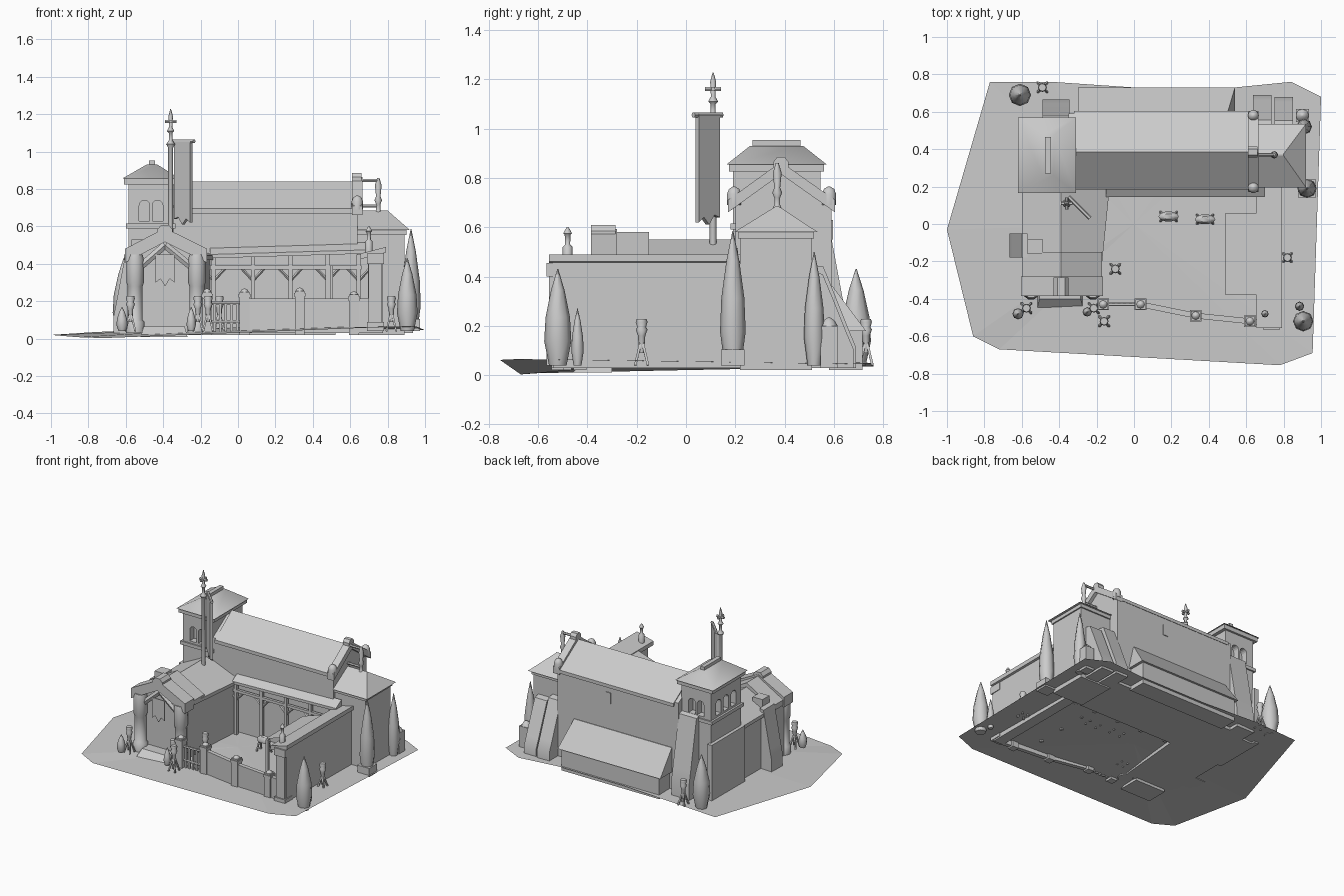
import bpy, bmesh, math
from mathutils import Vector

cube = bpy.data.objects.get("Cube")
if cube:
    bpy.data.objects.remove(cube)

stone = bpy.data.materials.new("grey_stone")
stone.use_nodes = True
GREY = (0.6, 0.6, 0.6, 1)
stone.diffuse_color = GREY
stone.node_tree.nodes["Principled BSDF"].inputs["Base Color"].default_value = GREY


def mesh(name, verts, faces, smooth=False, closed=True):
    me = bpy.data.meshes.new(name)
    me.from_pydata([tuple(v) for v in verts], [], faces)
    if closed:
        bm = bmesh.new()
        bm.from_mesh(me)
        bmesh.ops.recalc_face_normals(bm, faces=bm.faces)
        bm.to_mesh(me)
        bm.free()
    ob = bpy.data.objects.new(name, me)
    bpy.context.collection.objects.link(ob)
    me.materials.append(stone)
    if smooth:
        bpy.ops.object.select_all(action='DESELECT')
        ob.select_set(True)
        bpy.context.view_layer.objects.active = ob
        bpy.ops.object.shade_smooth_by_angle(angle=math.radians(50))
    return ob


def prism(name, pts, axis, a, b, smooth=False):
    """Extrude a 2D outline along an axis from a to b."""
    place = {"x": lambda p, t: (t, p[0], p[1]), "y": lambda p, t: (p[0], t, p[1]),
             "z": lambda p, t: (p[0], p[1], t)}[axis]
    n = len(pts)
    verts = [place(p, t) for t in (a, b) for p in pts]
    faces = [range(n), range(n, 2 * n)]
    faces += [(i, (i + 1) % n, n + (i + 1) % n, n + i) for i in range(n)]
    return mesh(name, verts, [tuple(f) for f in faces], smooth)


def box(name, x0, x1, y0, y1, z0, z1):
    return prism(name, [(x0, y0), (x1, y0), (x1, y1), (x0, y1)], "z", z0, z1)


def post(name, x, y, half, z0, z1):
    return box(name, x - half, x + half, y - half, y + half, z0, z1)


def lathe(name, x, y, profile, segs=10, flat=1.0):
    """Spin (radius, z) pairs around an upright axis."""
    verts, faces = [], []
    for r, z in profile:
        for k in range(segs):
            t = math.tau * k / segs
            verts.append((x + r * math.cos(t), y + flat * r * math.sin(t), z))
    for j in range(len(profile) - 1):
        for k in range(segs):
            a, b = j * segs + k, j * segs + (k + 1) % segs
            faces.append((a, b, b + segs, a + segs))
    last = (len(profile) - 1) * segs
    faces += [tuple(range(segs)), tuple(range(last, last + segs))]
    return mesh(name, verts, faces, smooth=True)


def bar(name, p, q, r, segs=6):
    p, q = Vector(p), Vector(q)
    rot = (q - p).to_track_quat('Z', 'Y')
    ring = [rot @ Vector((r * math.cos(math.tau * k / segs), r * math.sin(math.tau * k / segs), 0))
            for k in range(segs)]
    faces = [(k, (k + 1) % segs, segs + (k + 1) % segs, segs + k) for k in range(segs)]
    faces += [tuple(range(segs)), tuple(range(segs, 2 * segs))]
    return mesh(name, [p + v for v in ring] + [q + v for v in ring], faces)


def loft(name, low, high, smooth=False):
    """Join two four-cornered outlines into a solid."""
    return mesh(name, low + high, [(0, 1, 2, 3), (4, 5, 6, 7)] + [(i, (i + 1) % 4, 4 + (i + 1) % 4, 4 + i)
                                                                for i in range(4)], smooth)


def hip_roof(name, x0, x1, y0, y1, z, tx0, tx1, ty0, ty1, top, smooth=False):
    return loft(name, [(x0, y0, z), (x1, y0, z), (x1, y1, z), (x0, y1, z)],
                [(tx0, ty0, top), (tx1, ty0, top), (tx1, ty1, top), (tx0, ty1, top)], smooth)


def chevron(name, eave_a, ridge, eave_b, axis, a, b, thick):
    """Gabled slab following two slopes."""
    pts = [eave_a, ridge, eave_b]
    return prism(name, pts + [(u, v - thick) for u, v in reversed(pts)], axis, a, b)


def buttress(name, axis, a, b, wall, reach, top):
    """Curved buttress leaning on a wall and spreading by reach."""
    pts = [(0, .03), (0, top), (.3, top - .01), (.55, top * .72), (.85, top * .4), (1, top * .25), (1, .03)]
    prism(name, [(wall + reach * u, z) for u, z in pts], axis, a, b, smooth=True)


# Ground sheet
rim = [(-1, -.03, .02), (-.86, -.6, .008), (-.72, -.67, .003), (.78, -.755, .062), (.955, -.69, .065),
       (1, .68, .045), (.84, .76, .045), (.54, .73, .05), (0, .73, .05), (-.44, .76, .05), (-.77, .76, .035)]
n = len(rim)
mesh("ground", rim + [(0, 0, .06)], [(i, (i + 1) % n, n) for i in range(n)], closed=False)

# Nave with roof, end gable and rear lean-to
prism("nave", [(.2, .03), (.2, .7), (.385, .82), (.59, .7), (.59, .03)], "x", -.35, .64)
chevron("nave_roof", (.185, .695), (.385, .84), (.605, .695), "x", -.32, .63, .025)
chevron("end_gable", (.17, .71), (.385, .865), (.605, .71), "x", .61, .665, .05)
for y in (.195, .58):
    lathe("gable_stop", .638, y, [(.03, .69), (.03, .735), (.022, .755), (.005, .765)])
prism("gable_crown", [(.355, .82), (.355, .865), (.37, .885), (.4, .885), (.415, .865), (.415, .82)], "x", .61, .66)
box("rear_window", .2, .24, .585, .596, .55, .63)
box("lean_to", -.28, .52, .58, .715, .02, .19)
hip_roof("lean_to_roof", -.3, .54, .58, .73, .18, -.3, .5, .58, .595, .36, smooth=True)

# Bell tower
tower = box("bell_tower", -.585, -.345, .19, .545, .03, .84)
cutters = []


def arch(c, w, z0, z1):
    return [(c - w, z0), (c + w, z0)] + [(c + w * math.cos(math.pi * k / 8), z1 - w + w * math.sin(math.pi * k / 8))
                                         for k in range(9)]


for c in (-.5, -.43):
    for y in (.19, .545):
        cutters.append(prism("arch_cutter", arch(c, .028, .63, .74), "y", y - .05, y + .05))
for c in (.28, .367, .455):
    cutters.append(prism("arch_cutter", arch(c, .03, .63, .74), "x", -.635, -.535))
for c in cutters:
    c.hide_render = True
    c.hide_viewport = True
    m = tower.modifiers.new("arch", 'BOOLEAN')
    m.object = c
    m.solver = 'EXACT'
box("tower_ledge", -.6, -.335, .18, .555, .59, .615)
box("tower_cornice", -.61, -.32, .175, .56, .825, .855)
hip_roof("tower_roof", -.62, -.31, .165, .57, .855, -.49, -.43, .26, .475, .93, smooth=True)
box("tower_ridge", -.475, -.445, .27, .465, .92, .953)
box("tower_plinth", -.61, -.575, .18, .57, .03, .45)
buttress("rear_buttress", "x", -.49, -.345, .54, .125, .63)

# East tower
box("east_tower", .64, .89, .22, .51, .02, .58)
box("east_cornice", .64, .9, .21, .52, .555, .58)
hip_roof("east_roof", .64, .92, .195, .535, .58, .62, .8, .365, .375, .685)
lathe("bell_finial", .75, .37, [(.025, .66), (.012, .69), (.012, .72), (.02, .74), (.012, .76), (.018, .82), (.006, .86)], 8)
for z in (.71, .845):
    bar("bell_arm", (.64, .37, z), (.755, .37, z), .009)
buttress("rear_buttress", "x", .635, .735, .5, .19, .45)
buttress("rear_buttress", "x", .75, .85, .5, .18, .42)
post("rear_pillar", .9, .58, .035, .03, .2)
lathe("rear_pillar_knob", .9, .58, [(.035, .2), (.024, .22), (.004, .235)], 8)

# West wing, narrowing towards the gate
west = [[(-.58, y, .03), (-.58, y, .43), (-.39, y, .53), (e, y, .43), (e, y, .03)] for y, e in ((-.32, -.195), (.2, -.15))]
mesh("west_wing", west[0] + west[1], [(0, 1, 2, 3, 4), (5, 6, 7, 8, 9)] + [(i, (i + 1) % 5, 5 + (i + 1) % 5, 5 + i)
                                                                         for i in range(5)])
for side, south, north in (("left", -.6, -.6), ("right", -.18, -.13)):
    top = [(south, -.3, .445), (-.39, -.3, .55), (-.39, .2, .55), (north, .2, .445)]
    loft("west_roof_" + side, [(x, y, z - .025) for x, y, z in top], top)

# Gate
chevron("gate_roof", (-.6, .46), (-.39, .58), (-.17, .46), "y", -.3, -.15, .03)
chevron("gate_gable", (-.605, .48), (-.39, .592), (-.165, .48), "y", -.385, -.28, .075)
prism("gable_cap", [(-.43, .55), (-.43, .585), (-.41, .608), (-.37, .608), (-.35, .585), (-.35, .55)], "y", -.385, -.285)
for x in (-.55, -.22):
    lathe("gate_column", x, -.355, [(.05, .03), (.05, .09), (.04, .1), (.04, .28), (.047, .3), (.047, .42), (.04, .45)], 10)
    bar("gate_brace", (x, -.35, .36), (-.39, -.35, .5), .022)
prism("gate_pennant", [(-.44, .45), (-.34, .45), (-.34, .3), (-.365, .32), (-.39, .28), (-.415, .32), (-.44, .3)],
      "y", -.375, -.368)
hip_roof("gate_step", -.52, -.27, -.46, -.3, .01, -.505, -.285, -.4, -.3, .065)
buttress("west_buttress", "y", -.18, -.05, -.57, -.095, .48)
box("west_chimney", -.57, -.49, -.16, -.08, .4, .53)

# Loggia along the nave
loft("loggia_roof", [(-.15, .145, .43), (.7, .145, .455), (.7, .21, .46), (-.15, .21, .43)],
     [(-.15, .145, .45), (.7, .145, .475), (.7, .21, .515), (-.15, .21, .49)])
box("loggia_beam", -.15, .66, .155, .175, .37, .39)
for x in (-.13, .08, .28, .48, .645):
    post("loggia_post", x, .165, .011, .05, .45)
    for s in (-1, 1):
        bar("loggia_brace", (x, .165, .31), (x + .06 * s, .165, .375), .008, 4)

# East wing wall, its inward-sloping roof and inner awning
box("east_wing", .695, .775, -.54, .22, .03, .46)
prism("east_wing_roof", [(.655, .425), (.79, .46), (.79, .49), (.655, .455)], "y", -.555, .22)
for half, z0, z1 in ((.045, .04, .09), (.036, .09, .4), (.045, .4, .455)):
    post("east_wing_pier", .735, -.52, half, z0, z1)
lathe("wing_finial", .7, -.48, [(.02, .45), (.02, .52), (.01, .53), (.012, .57), (.018, .575), (.004, .6)], 8)
mesh("awning", [(.49, -.38, .395), (.67, -.38, .455), (.67, .06, .455), (.49, .06, .395)], [(0, 1, 2, 3)], closed=False)
for y in (-.37, -.16, .05):
    post("awning_post", .5, y, .009, .05, .39)

# Front wall, pillars and railing
pillars = [(-.165, -.43, .25), (.035, -.43, .25), (.33, -.49, .255), (.62, -.52, .235)]
for x, y, top in pillars:
    post("wall_pillar", x, y, .026, .02, top)
    post("pillar_cap", x, y, .031, top - .03, top - .01)
    lathe("pillar_knob", x, y, [(.026, top - .01), (.018, top + .01), (.003, top + .018)], 8)
for (x0, y0, _), (x1, y1, _) in zip(pillars[1:], pillars[2:] + [(.7, -.53, 0)]):
    prism("front_wall", [(x0, y0 - .015), (x1, y1 - .015), (x1, y1 + .015), (x0, y0 + .015)], "z", .03, .215)
for z in (.09, .19):
    bar("rail", (-.165, -.43, z), (.035, -.43, z), .009)
for i in range(5):
    post("rail_baluster", -.125 + .03 * i, -.43, .007, .03, .2)

# Cross on its pole and the hanging banner
lathe("cross_pole", -.36, .11, [(.014, .45), (.013, 1.02), (.024, 1.04), (.01, 1.06), (.01, 1.1), (.02, 1.11),
                                (.009, 1.13), (.012, 1.19), (.002, 1.228)], 8)
c = Vector((-.36, .11, 1.16))
for d in (Vector((.03, 0, 0)), Vector((0, .032, 0))):
    bar("cross_arm", c - d, c + d, .009)
top, low = 1.06, .62
a, b = Vector((-.335, .13, 0)), Vector((-.25, .045, 0))
off = Vector((.007, .007, 0))
outline = [(0, top), (1, top), (1, low), (.75, low + .02), (.5, low - .01), (.25, low + .03), (0, low + .02)]
front = [a.lerp(b, t) + Vector((0, 0, z)) for t, z in outline]
k = len(front)
mesh("banner", [v - off for v in front] + [v + off for v in front],
     [tuple(range(k)), tuple(range(k, 2 * k))] + [(i, (i + 1) % k, k + (i + 1) % k, k + i) for i in range(k)])
bar("banner_bar", (-.35, .145, 1.055), (-.235, .03, 1.055), .011)

# Cypress trees and cone shrubs
trees = [(.905, -.52, .055, .43), (.885, -.44, .025, .27), (.925, .19, .052, .585), (.91, .52, .042, .5),
         (-.61, .69, .06, .43), (-.62, -.48, .03, .17), (-.25, -.47, .025, .17)]
for x, y, r, top in trees:
    h = top - .04
    lathe("cypress", x, y, [(r * .65, .04), (r, .04 + h * .25), (r * .9, .04 + h * .5), (r * .5, .04 + h * .78),
                            (r * .04, top)], 8)
post("cypress_planter", .925, .19, .048, .04, .105)

# Braziers on splayed legs
for x, y in ((.82, -.18), (-.1, -.24), (-.16, -.52), (-.49, .73), (-.575, -.45), (-.215, -.45)):
    lathe("brazier", x, y, [(.01, .09), (.015, .16), (.024, .185), (.018, .195), (.024, .215), (.02, .228)], 8)
    for u, v in ((1, 1), (1, -1), (-1, 1), (-1, -1)):
        bar("brazier_leg", (x + .026 * u, y + .026 * v, .04), (x, y, .15), .007, 4)

# Courtyard tables
for x, y in ((.185, .04), (.38, .025)):
    lathe("court_table", x, y, [(.05, .13), (.055, .15), (.03, .17)], 10, .5)
    for u, v in ((1, 1), (1, -1), (-1, 1), (-1, -1)):
        bar("table_leg", (x + .045 * u, y + .025 * v, .05), (x + .03 * u, y + .01 * v, .14), .007, 4)
